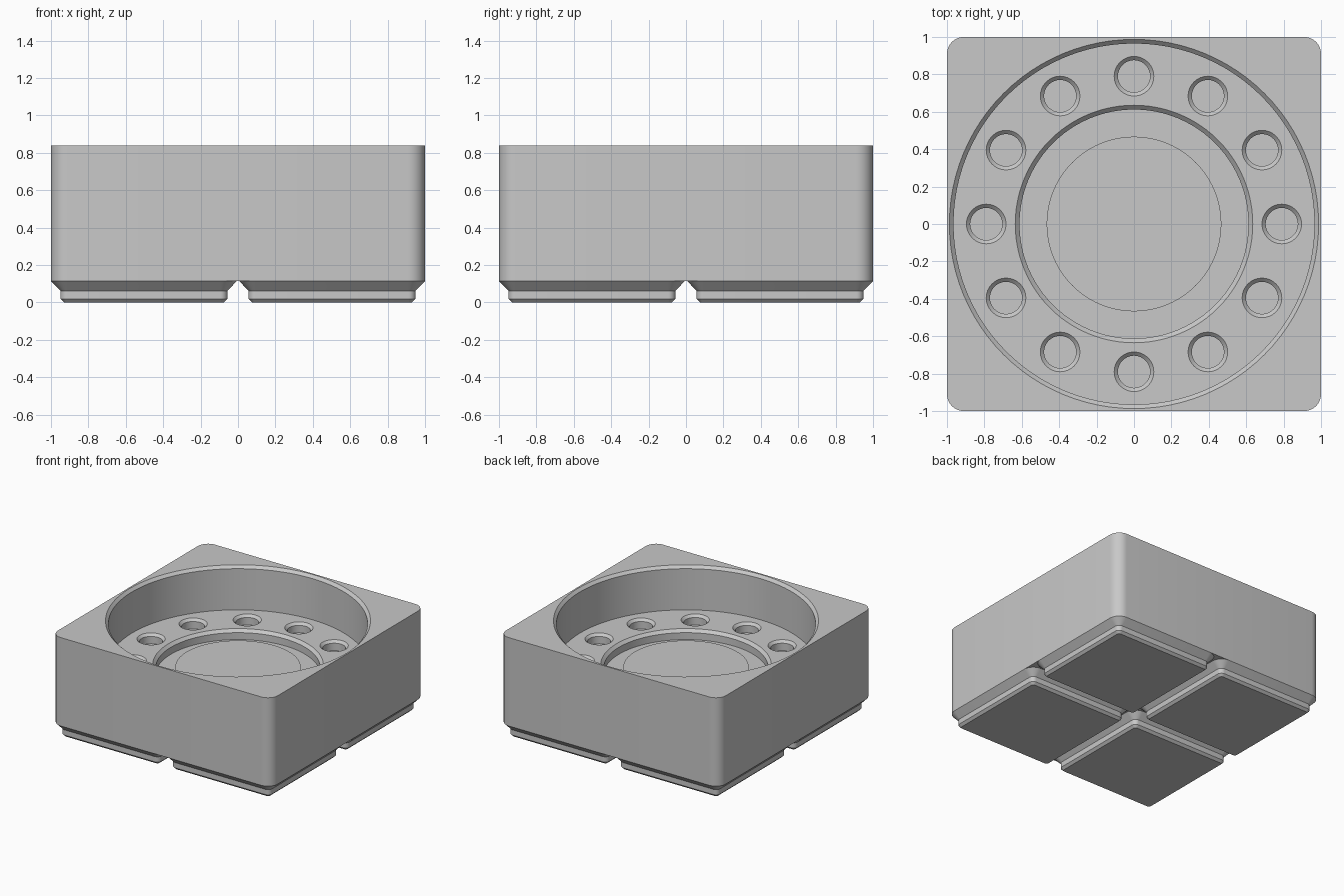
import bpy, bmesh
from math import cos, sin, pi, radians

default = bpy.data.objects.get("Cube")
if default:
    bpy.data.objects.remove(default, do_unlink=True)

grey = bpy.data.materials.new("plain grey")
grey.use_nodes = True
colour = (0.58, 0.58, 0.58, 1)
grey.diffuse_color = colour
grey.node_tree.nodes["Principled BSDF"].inputs["Base Color"].default_value = colour


def circle(radius, z, count, cx=0, cy=0):
    return [(cx + radius * cos(2 * pi * i / count),
             cy + radius * sin(2 * pi * i / count), z) for i in range(count)]


def rounded_square(half, radius, z, cx=0, cy=0, steps=8):
    points = []
    for corner, (sx, sy) in enumerate([(1, 1), (-1, 1), (-1, -1), (1, -1)]):
        for i in range(steps + 1):
            a = (corner + i / steps) * pi / 2
            points.append((cx + sx * (half - radius) + radius * cos(a),
                           cy + sy * (half - radius) + radius * sin(a), z))
    return points


def loft(name, rings):
    """Closed solid through a stack of rings with equal point counts."""
    bm = bmesh.new()
    loops = [[bm.verts.new(p) for p in ring] for ring in rings]
    bm.faces.new(loops[0])
    bm.faces.new(loops[-1])
    for low, high in zip(loops, loops[1:]):
        for i in range(len(low)):
            j = (i + 1) % len(low)
            bm.faces.new((low[i], low[j], high[j], high[i]))
    bmesh.ops.recalc_face_normals(bm, faces=bm.faces)
    mesh = bpy.data.meshes.new(name)
    bm.to_mesh(mesh)
    bm.free()
    mesh.materials.append(grey)
    obj = bpy.data.objects.new(name, mesh)
    bpy.context.collection.objects.link(obj)
    return obj


def activate(obj):
    bpy.ops.object.select_all(action='DESELECT')
    obj.select_set(True)
    bpy.context.view_layer.objects.active = obj


def cut(target, cutter):
    cutter.hide_render = True
    mod = target.modifiers.new("cut", 'BOOLEAN')
    mod.operation = 'DIFFERENCE'
    mod.solver = 'EXACT'
    mod.object = cutter
    activate(target)
    bpy.ops.object.modifier_apply(modifier=mod.name)
    bpy.data.objects.remove(cutter, do_unlink=True)


def smooth(obj):
    activate(obj)
    bpy.ops.object.shade_smooth_by_angle(angle=radians(30))


TOP, SHELF, WELL, DISC, BASE = 0.84, 0.48, 0.40, 0.46, 0.114

# Main block with rounded upright edges
body = loft("body", [rounded_square(1, 0.09, z) for z in (BASE, TOP)])

# Stepped round pocket: raised disc, well, shelf, wall and chamfered rim
pocket = [(0.467, DISC), (0.467, WELL), (0.612, WELL), (0.612, SHELF - 0.023),
          (0.635, SHELF), (0.965, SHELF), (0.965, TOP - 0.022),
          (0.987, TOP), (0.987, TOP + 0.1)]
cut(body, loft("pocket_cutter", [circle(r, z, 96) for r, z in pocket]))

# Twelve chamfered holes around the shelf
hole = [(0.086, WELL), (0.086, SHELF - 0.02), (0.106, SHELF), (0.106, SHELF + 0.1)]
for k in range(12):
    a = k * pi / 6
    cut(body, loft("hole_cutter", [circle(r, z, 32, 0.79 * cos(a), 0.79 * sin(a))
                                   for r, z in hole]))
smooth(body)

# Four stepped feet
foot = [(0.427, 0.019, 0), (0.446, 0.038, 0.019), (0.446, 0.038, 0.062), (0.497, 0.09, BASE)]
for side, sx in (("left", 1), ("right", -1)):
    for end, sy in (("front", -1), ("back", 1)):
        smooth(loft(f"{end}_{side}_foot",
                    [rounded_square(h, r, z, 0.503 * sx, 0.503 * sy) for h, r, z in foot]))
